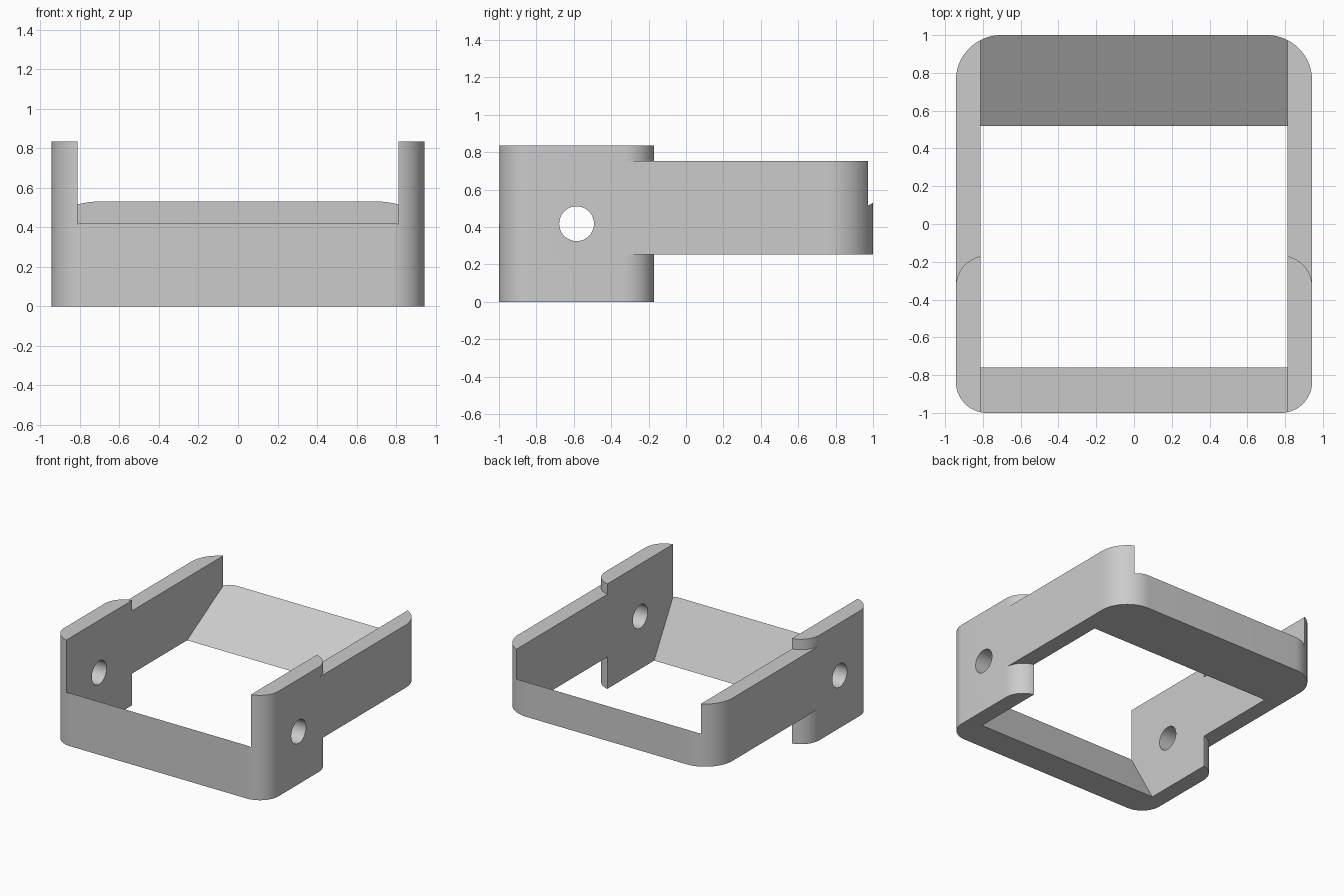
import bpy, bmesh
from math import sin, cos, pi
from mathutils import Vector

default = bpy.data.objects.get("Cube")
if default:
    bpy.data.objects.remove(default, do_unlink=True)

HALF_W, INNER = 0.943, 0.812   # outer and inner half width

grey = bpy.data.materials.new("light_grey")
grey.use_nodes = True
grey.diffuse_color = (0.6, 0.6, 0.6, 1)
grey.node_tree.nodes["Principled BSDF"].inputs["Base Color"].default_value = (0.6, 0.6, 0.6, 1)


def prism(name, points, direction):
    """Extrude a closed planar outline along a direction."""
    bm = bmesh.new()
    face = bm.faces.new([bm.verts.new(p) for p in points])
    new = bmesh.ops.extrude_face_region(bm, geom=[face])["geom"]
    bmesh.ops.translate(bm, vec=Vector(direction),
                        verts=[v for v in new if isinstance(v, bmesh.types.BMVert)])
    bmesh.ops.recalc_face_normals(bm, faces=bm.faces)
    mesh = bpy.data.meshes.new(name)
    bm.to_mesh(mesh)
    bm.free()
    mesh.materials.append(grey)
    obj = bpy.data.objects.new(name, mesh)
    bpy.context.collection.objects.link(obj)
    return obj


def rounded_slab(name, y0, y1, r0, r1, z0, z1, steps=20):
    """Upright slab whose front corners have radius r0 and rear corners r1."""
    corners = [(HALF_W, y1, -1, -1, r1, 0), (-HALF_W, y1, 1, -1, r1, 1),
               (-HALF_W, y0, 1, 1, r0, 2), (HALF_W, y0, -1, 1, r0, 3)]
    points = []
    for x, y, sx, sy, r, quarter in corners:
        if r == 0:
            points.append((x, y, z0))
            continue
        for i in range(steps + 1):
            a = (quarter + i / steps) * pi / 2
            points.append((x + sx * r + r * cos(a), y + sy * r + r * sin(a), z0))
    return prism(name, points, (0, 0, z1 - z0))


def combine(target, tool, operation):
    mod = target.modifiers.new(operation, "BOOLEAN")
    mod.operation, mod.solver, mod.object = operation, "EXACT", tool
    bpy.context.view_layer.objects.active = target
    bpy.ops.object.modifier_apply(modifier=mod.name)
    bpy.data.objects.remove(tool, do_unlink=True)


# Tall front block joined to the lower rear frame
frame = rounded_slab("bracket_frame", -1, -0.167, 0.165, 0.165, 0, 0.835)
rear = rounded_slab("rear_frame", -0.6, 1, 0, 0.24, 0.253, 0.752)
combine(frame, rear, "UNION")

# Opening between the side walls, leaving wedge-shaped front and rear bars
front_slope = 0.422 / 0.24
rear_slope = 0.277 / 0.48
opening = [(-0.76 + 0.1 / front_slope, -0.1), (0.35, -0.1),
           (0.35, 0.253 - 0.17 * rear_slope), (1.1, 0.53 + 0.1 * rear_slope),
           (1.1, 1.2), (-1.1, 1.2), (-1.1, 0.422 + 0.1 * front_slope)]
cutter = prism("opening_cutter", [(-INNER, y, z) for y, z in opening], (2 * INNER, 0, 0))
combine(frame, cutter, "DIFFERENCE")

# Round pivot hole through both side walls
ring = [2 * pi * i / 48 for i in range(48)]
hole = prism("hole_cutter", [(-1.2, -0.585 + 0.093 * cos(a), 0.418 + 0.093 * sin(a))
                             for a in ring], (2.4, 0, 0))
combine(frame, hole, "DIFFERENCE")

# Smooth rounded corners with crisp edges
bpy.ops.object.select_all(action="DESELECT")
frame.select_set(True)
bpy.context.view_layer.objects.active = frame
bpy.ops.object.shade_smooth_by_angle(angle=pi / 6)
